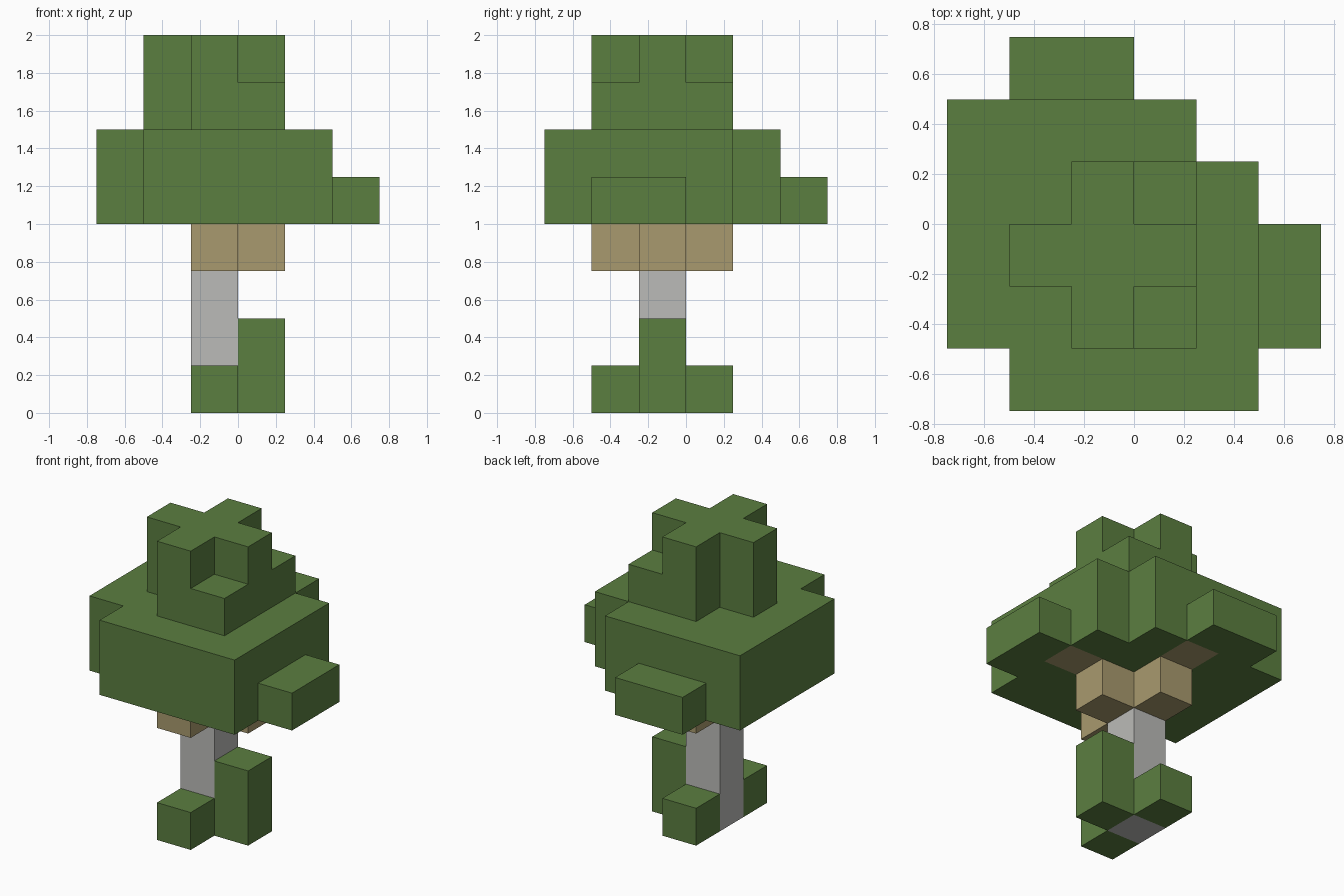
import bpy
import bmesh
from mathutils import Vector

UNIT = 0.25  # edge length of one block

if "Cube" in bpy.data.objects:
    bpy.data.objects.remove(bpy.data.objects["Cube"], do_unlink=True)


def make_material(name, color):
    mat = bpy.data.materials.new(name)
    mat.use_nodes = True
    mat.diffuse_color = (*color, 1)
    mat.node_tree.nodes["Principled BSDF"].inputs["Base Color"].default_value = (*color, 1)
    return mat


leaf = make_material("leaf_green", (0.105, 0.209, 0.051))
wood = make_material("branch_tan", (0.397, 0.323, 0.156))
bark = make_material("trunk_grey", (0.496, 0.496, 0.479))

# Each part is a list of block boxes: (low corner, high corner) in block units.
# Later parts replace earlier ones where they overlap.
parts = {
    "canopy": (leaf, [
        ((-3, -2, 4), (1, 2, 6)),     # broad back-right mass
        ((-2, -3, 4), (2, 1, 6)),     # broad front-left mass
        ((2, -2, 4), (3, 0, 5)),      # low tab on the left
        ((-2, 2, 4), (0, 3, 5)),      # low tab on the back
    ]),
    "crown": (leaf, [
        ((-1, -2, 6), (1, 1, 7)),     # lower step
        ((-2, -1, 6), (1, 0, 8)),     # cross arm along x
        ((-1, -2, 6), (0, 1, 8)),     # cross arm along y
    ]),
    "ground_bushes": (leaf, [
        ((-1, -2, 0), (0, -1, 1)),
        ((-1, 0, 0), (0, 1, 1)),
        ((0, -1, 0), (1, 0, 2)),
    ]),
    "branches": (wood, [
        ((-1, -2, 3), (0, -1, 4)),
        ((-1, 0, 3), (0, 1, 4)),
        ((0, -1, 3), (1, 0, 4)),
        ((1, -1, 4), (2, 0, 5)),      # tips set into the canopy
        ((-1, 1, 4), (0, 2, 5)),
    ]),
    "trunk": (bark, [((-1, -1, 0), (0, 0, 4))]),
}

# Fill the shared block grid
grid = {}
for name, (mat, boxes) in parts.items():
    for low, high in boxes:
        for x in range(low[0], high[0]):
            for y in range(low[1], high[1]):
                for z in range(low[2], high[2]):
                    grid[x, y, z] = name


def add_outer_faces(bm, cell):
    """Add the sides of a block that touch empty space."""
    center = Vector(cell) + Vector((0.5, 0.5, 0.5))
    for axis in range(3):
        for sign in (-1, 1):
            normal = Vector((0, 0, 0))
            normal[axis] = sign
            if tuple(int(v) for v in Vector(cell) + normal) in grid:
                continue
            u = Vector((0, 0, 0))
            u[(axis + 1) % 3] = 0.5
            v = normal.cross(u)
            middle = center + normal / 2
            corners = (-u - v, u - v, u + v, v - u)
            bm.faces.new([bm.verts.new((middle + c) * UNIT) for c in corners])


# Build one object for each part
for name, (mat, boxes) in parts.items():
    bm = bmesh.new()
    for cell, owner in grid.items():
        if owner == name:
            add_outer_faces(bm, cell)
    bmesh.ops.remove_doubles(bm, verts=bm.verts, dist=0.001)
    mesh = bpy.data.meshes.new(name)
    bm.to_mesh(mesh)
    bm.free()
    mesh.materials.append(mat)
    bpy.context.collection.objects.link(bpy.data.objects.new(name, mesh))
